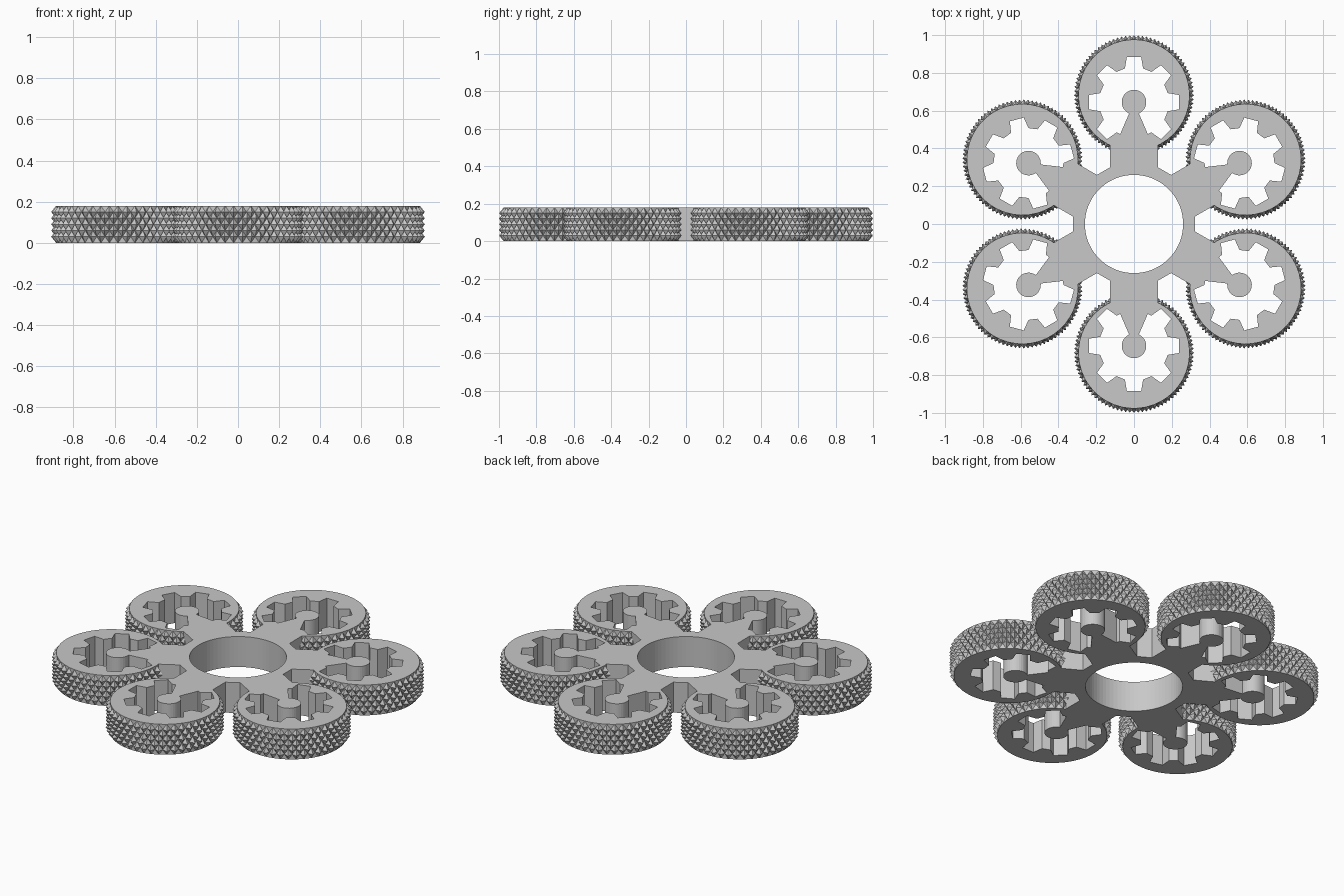
import bpy, bmesh
from math import sin, cos, pi, radians
from mathutils import Matrix, Vector

cube = bpy.data.objects.get("Cube")
if cube:
    bpy.data.objects.remove(cube)

HEIGHT = 0.18
ARMS = 6
WHEEL_Y = 0.682      # wheel centre distance from the middle
KNOB_Y = 0.645       # centre of the gear-shaped hole and its knob
R_PEAK, R_VALLEY = 0.318, 0.294
CELLS, ROWS = 88, 6  # knurl grid in half steps

grey = bpy.data.materials.new("plain grey")
grey.use_nodes = True
colour = (0.58, 0.58, 0.58, 1)
grey.diffuse_color = colour
grey.node_tree.nodes["Principled BSDF"].inputs["Base Color"].default_value = colour


def polar(r, degrees, cy=0.0):
    a = radians(degrees)
    return r * cos(a), cy + r * sin(a)


def ring_of_verts(bm, points, z):
    return [bm.verts.new((x, y, z)) for x, y in points]


def wall(bm, low, high):
    n = len(low)
    for i in range(n):
        k = (i + 1) % n
        bm.faces.new((low[i], low[k], high[k], high[i]))


def cap(bm, *loops):
    edges = []
    for loop in loops:
        for i, v in enumerate(loop):
            w = loop[(i + 1) % len(loop)]
            edges.append(bm.edges.get((v, w)) or bm.edges.new((v, w)))
    bmesh.ops.triangle_fill(bm, use_beauty=True, edges=edges, normal=Vector((0, 0, 1)))


def finish(bm, name):
    bmesh.ops.recalc_face_normals(bm, faces=bm.faces[:])
    mesh = bpy.data.meshes.new(name)
    bm.to_mesh(mesh)
    bm.free()
    mesh.materials.append(grey)
    obj = bpy.data.objects.new(name, mesh)
    bpy.context.collection.objects.link(obj)
    return obj


# Hub: six arms, each ending in a narrow stalk and round knob, with a centre hole
right_side = [(0.127, 0.300), (0.127, 0.42), (0.08, 0.42), (0.08, 0.46), (0.026, 0.585)]
knob = [polar(0.065, -60 + 300 * i / 28, KNOB_Y) for i in range(29)]
arm = right_side + knob + [(-x, y) for x, y in reversed(right_side)]
outline = []
for k in range(ARMS):
    turn = Matrix.Rotation(k * 2 * pi / ARMS, 2)
    outline += [tuple(turn @ Vector(p)) for p in arm]
bore = [polar(0.26, i * 360 / 72) for i in range(72)]

bm = bmesh.new()
outer = [ring_of_verts(bm, outline, z) for z in (0, HEIGHT)]
inner = [ring_of_verts(bm, bore, z) for z in (0, HEIGHT)]
wall(bm, *outer)
wall(bm, *inner)
cap(bm, outer[0], inner[0])
cap(bm, outer[1], inner[1])
finish(bm, "hub_with_arms")

# Wheel: pyramid-knurled rim with a notched, slightly off-centre hole
gear = []
for n in range(8):
    for r, offset in ((0.185, -15), (0.242, -9), (0.242, 9), (0.185, 15)):
        gear.append(polar(r, n * 45 + offset, KNOB_Y))

bm = bmesh.new()
rows = []
for j in range(ROWS + 1):
    points = []
    for i in range(CELLS):
        peak = (i + j) % 2 == 0 and 0 < j < ROWS
        points.append(polar(R_PEAK if peak else R_VALLEY, i * 360 / CELLS, WHEEL_Y))
    rows.append(ring_of_verts(bm, points, HEIGHT * j / ROWS))
for j in range(ROWS):
    for i in range(CELLS):
        k = (i + 1) % CELLS
        a, b, c, d = rows[j][i], rows[j][k], rows[j + 1][k], rows[j + 1][i]
        if (i + j) % 2 == 0:
            bm.faces.new((a, b, d))
            bm.faces.new((b, c, d))
        else:
            bm.faces.new((a, b, c))
            bm.faces.new((a, c, d))
hole = [ring_of_verts(bm, gear, z) for z in (0, HEIGHT)]
wall(bm, *hole)
cap(bm, rows[0], hole[0])
cap(bm, rows[-1], hole[1])
wheel = finish(bm, "knurled_wheel_1")

# Repeat the wheel around the hub
for k in range(1, ARMS):
    copy = bpy.data.objects.new(f"knurled_wheel_{k + 1}", wheel.data)
    copy.rotation_euler.z = k * 2 * pi / ARMS
    bpy.context.collection.objects.link(copy)
